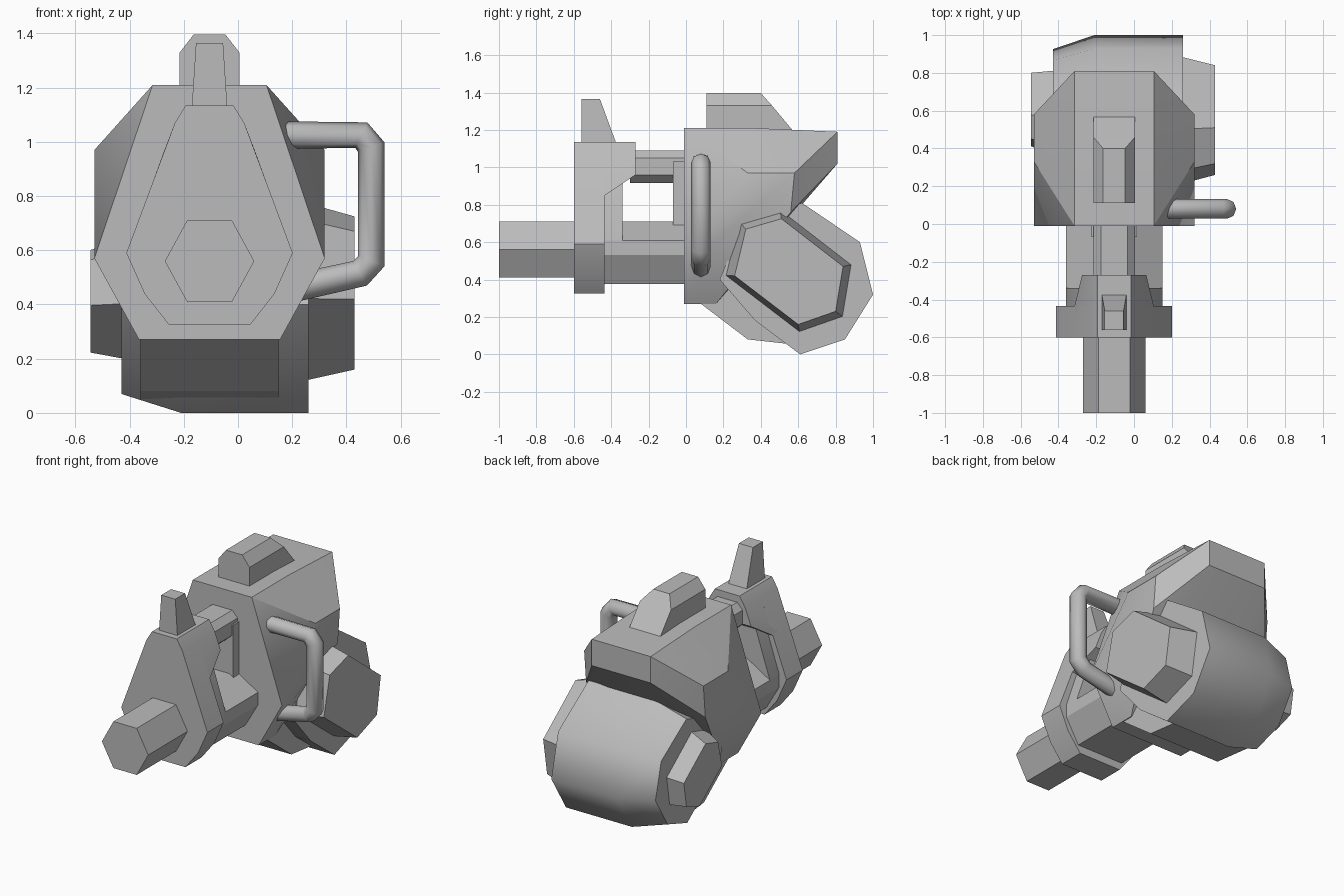
import bpy, bmesh, math

cube = bpy.data.objects.get("Cube")
if cube:
    bpy.data.objects.remove(cube, do_unlink=True)

CX = -0.105  # centre line of the main body
STONE = (0.5, 0.5, 0.5, 1)
grey = bpy.data.materials.new("plain_grey")
grey.use_nodes = True
grey.diffuse_color = STONE
grey.node_tree.nodes["Principled BSDF"].inputs["Base Color"].default_value = STONE


def finish(obj, angle):
    obj.data.materials.append(grey)
    bpy.ops.object.select_all(action='DESELECT')
    obj.select_set(True)
    bpy.context.view_layer.objects.active = obj
    bpy.ops.object.shade_smooth_by_angle(angle=math.radians(angle))


def solid(name, points, angle=25):
    """Closed faceted block around its corner points."""
    bm = bmesh.new()
    for p in points:
        bm.verts.new(p)
    bmesh.ops.convex_hull(bm, input=bm.verts[:])
    bmesh.ops.delete(bm, geom=[v for v in bm.verts if not v.link_faces], context='VERTS')
    bmesh.ops.dissolve_limit(bm, angle_limit=0.02, verts=bm.verts[:], edges=bm.edges[:])
    bmesh.ops.recalc_face_normals(bm, faces=bm.faces[:])
    mesh = bpy.data.meshes.new(name)
    bm.to_mesh(mesh)
    bm.free()
    obj = bpy.data.objects.new(name, mesh)
    bpy.context.collection.objects.link(obj)
    finish(obj, angle)


def at_y(half, *ys):
    """Mirror (half width, z) pairs about the centre line at each y."""
    return [(CX + s * w, y, z) for y in ys for w, z in half for s in (-1, 1)]


def at_x(profile, x, scale=1.0, centre=(0.56, 0.41)):
    """Place a (y, z) profile at x, scaled about a centre."""
    cy, cz = centre
    return [(x, cy + (y - cy) * scale, cz + (z - cz) * scale) for y, z in profile]


def sides(w, profile):
    return [(CX + s * w, y, z) for y, z in profile for s in (-1, 1)]


# Barrel
solid("barrel", at_y([(0.165, 0.56), (0.083, 0.71), (0.083, 0.41)], -1, -0.03), 40)

# Front plate with its deeper upper part
crown = [(0.088, 1.135), (0.128, 1.07), (0.17, 0.96)]
solid("front_plate", at_y(crown + [(0.307, 0.59), (0.24, 0.44), (0.15, 0.325)], -0.6, -0.435))
solid("front_plate_crown", at_y(crown, -0.5, -0.355, -0.27) + at_y([(0.21, 0.85)], -0.5, -0.435))

# Receiver between plate and body, open in the middle
lower = [(0.165, 0.375), (0.255, 0.53), (0.255, 0.61)]
solid("receiver_lower", at_y(lower + [(0.09, 0.71)], -0.44, 0.03))
solid("receiver_collar", at_y(lower + [(0.14, 0.96)], -0.44, -0.34))
solid("receiver_top_bar", at_y([(0.06, 0.915), (0.11, 0.96), (0.11, 1.05), (0.07, 1.09)], -0.3, 0.03))
solid("receiver_rear_block", at_y([(0.12, 0.5), (0.12, 1.03)], -0.07, 0.03))

# Front sight
solid("front_sight", at_y([(0.066, 1.12)], -0.56, -0.37) + at_y([(0.05, 1.365)], -0.56, -0.46))

# Main body with overhanging rear hood
solid("main_body",
      at_y([(0.21, 1.21), (0.425, 0.57), (0.26, 0.27)], -0.01)
      + at_y([(0.26, 0.27)], 0.16)
      + sides(0.425, [(0.12, 0.57), (0.33, 0.97), (0.58, 0.97), (0.56, 0.76)])
      + sides(0.21, [(0.36, 1.21), (0.81, 1.19), (0.81, 1.02)]), 30)

# Top fin
solid("top_fin",
      at_y([(0.11, 1.18), (0.11, 1.33), (0.058, 1.397)], 0.11)
      + at_y([(0.058, 1.397)], 0.4) + at_y([(0.11, 1.33)], 0.46) + at_y([(0.11, 1.18)], 0.585))

# Drum, tapered toward its right end
drum = [(0.18, 0.4), (0.37, 0.18), (0.61, 0.0), (0.85, 0.08), (1.0, 0.32),
        (0.93, 0.6), (0.62, 0.81), (0.3, 0.7)]
solid("drum", at_x(drum, 0.26) + at_x(drum, -0.21) + at_x(drum, -0.43, 0.83), 50)

# Lug joining body and drum
solid("drum_lug", sides(0.255, [(0.08, 0.27), (0.33, 0.08), (0.6, 0.05), (0.6, 0.4), (0.12, 0.4)]))

# Drum end caps
cap = [(0.26, 0.42), (0.32, 0.67), (0.51, 0.725), (0.84, 0.47), (0.8, 0.23), (0.6, 0.16)]
solid("left_cap", at_x(cap, 0.43) + at_x(cap, 0.25, 1.16))
small = at_x(cap, -0.545, 0.67, (0.72, 0.35))
solid("right_cap", small + at_x(cap, -0.4, 0.8, (0.71, 0.34)))

# Side handle
curve = bpy.data.curves.new("side_handle", 'CURVE')
curve.dimensions = '3D'
curve.bevel_depth = 0.052
curve.bevel_resolution = 2
curve.use_fill_caps = True
path = [(0.08, 1.025), (0.455, 1.025), (0.492, 0.98), (0.492, 0.56), (0.45, 0.515), (0.18, 0.455)]
spline = curve.splines.new('POLY')
spline.points.add(len(path) - 1)
for point, (x, z) in zip(spline.points, path):
    point.co = (x, 0.08, z, 1)
handle = bpy.data.objects.new("side_handle", curve)
bpy.context.collection.objects.link(handle)
bpy.ops.object.select_all(action='DESELECT')
handle.select_set(True)
bpy.context.view_layer.objects.active = handle
bpy.ops.object.convert(target='MESH')
finish(bpy.context.object, 60)
